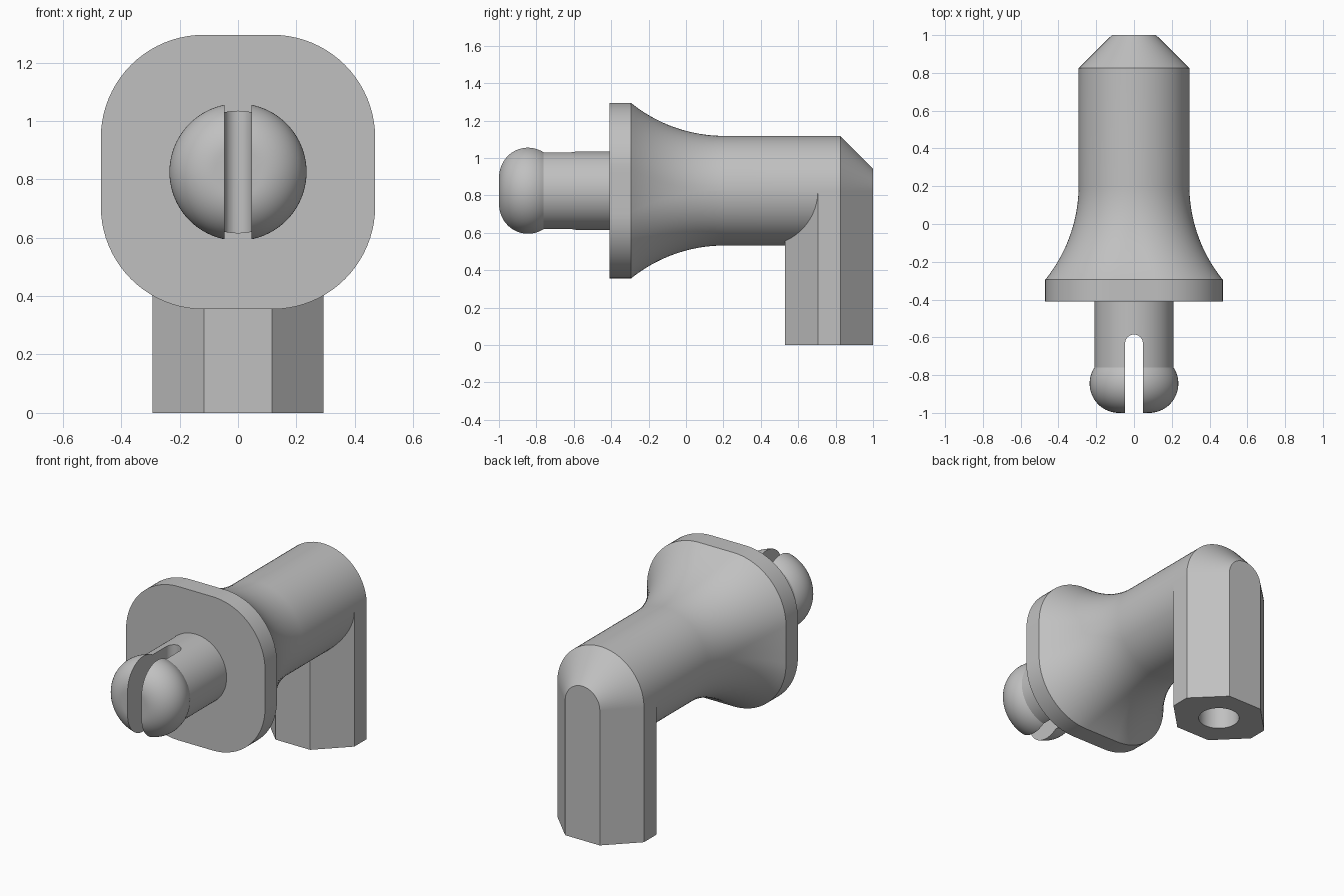
import bpy, bmesh
from math import sin, cos, pi, sqrt, radians, acos
from mathutils import Matrix

if "Cube" in bpy.data.objects:
    bpy.data.objects.remove(bpy.data.objects["Cube"])

AXIS = 0.825      # height of the horizontal axis
BARREL = 0.293    # barrel radius
FLAT = 0.117      # half length of the straight runs
FLANGE = 0.47     # flange half width

grey = bpy.data.materials.new("plain_grey")
grey.use_nodes = True
colour = (0.53, 0.53, 0.53, 1)
grey.diffuse_color = colour
grey.node_tree.nodes["Principled BSDF"].inputs["Base Color"].default_value = colour


def finish(name, bm):
    bmesh.ops.remove_doubles(bm, verts=bm.verts, dist=0.0001)
    bmesh.ops.recalc_face_normals(bm, faces=bm.faces)
    mesh = bpy.data.meshes.new(name)
    bm.to_mesh(mesh)
    bm.free()
    mesh.materials.append(grey)
    ob = bpy.data.objects.new(name, mesh)
    bpy.context.collection.objects.link(ob)
    return ob


def loft(name, sections, steps=20):
    """Rounded-square rings (y, half width, half straight run) skinned along y."""
    bm = bmesh.new()
    rings = []
    for y, half, flat in sections:
        ring = []
        for q in range(4):
            cx = flat if q in (0, 3) else -flat
            cz = flat if q < 2 else -flat
            for i in range(steps + 1):
                a = (q + i / steps) * pi / 2
                ring.append(bm.verts.new((cx + (half - flat) * cos(a), y,
                                          AXIS + cz + (half - flat) * sin(a))))
        rings.append(ring)
    n = len(rings[0])
    for a, b in zip(rings, rings[1:]):
        for i in range(n):
            j = (i + 1) % n
            bm.faces.new((a[i], a[j], b[j], b[i]))
    bm.faces.new(rings[0])
    bm.faces.new(rings[-1])
    return finish(name, bm)


def prism(name, outline, z0, z1):
    bm = bmesh.new()
    face = bm.faces.new([bm.verts.new((x, y, z0)) for x, y in outline])
    top = bmesh.ops.extrude_face_region(bm, geom=[face])["geom"]
    bmesh.ops.translate(bm, vec=(0, 0, z1 - z0),
                        verts=[v for v in top if isinstance(v, bmesh.types.BMVert)])
    return finish(name, bm)


def cut(ob, cutter):
    cutter.hide_render = True
    mod = ob.modifiers.new("cut", "BOOLEAN")
    mod.operation, mod.solver, mod.object = "DIFFERENCE", "EXACT", cutter
    bpy.context.view_layer.objects.active = ob
    bpy.ops.object.modifier_apply(modifier=mod.name)
    bpy.data.objects.remove(cutter)


def smooth(ob):
    bpy.ops.object.select_all(action="DESELECT")
    ob.select_set(True)
    bpy.context.view_layer.objects.active = ob
    bpy.ops.object.shade_smooth_by_angle(angle=radians(25))


# Flange, flared neck, barrel and chamfered end
sections = [(-0.41, FLANGE, FLAT)]
rise, run = FLANGE - BARREL, 0.5
radius = (run ** 2 + rise ** 2) / (2 * rise)
for i in range(21):
    d = run * (1 - i / 20)
    drop = radius - sqrt(radius ** 2 - d ** 2)
    sections.append((0.205 - d, BARREL + drop, FLAT * drop / rise))
sections += [(0.825, BARREL, 0), (1, FLAT, 0)]
body = loft("flanged_barrel", sections)

# Octagonal post with a blind hole in its foot
MID = 0.765
half = [(FLAT, 0.53), (BARREL, 0.705), (BARREL, 0.825), (FLAT, 1)]
post = prism("octagonal_post", half + [(-x, y) for x, y in reversed(half)], 0, AXIS)
hole = [(FLAT * cos(i * pi / 24), MID + FLAT * sin(i * pi / 24)) for i in range(48)]
cut(post, prism("hole_cutter", hole, -0.1, 0.47))

# Pin with a bulbous head
TIP, BEAD, NECK = 0.08, 0.155, 0.21
end = acos((NECK - TIP) / BEAD)
profile = []
for i in range(25):
    a = -pi / 2 + (end + pi / 2) * i / 24
    profile.append((-0.845 + BEAD * sin(a), TIP + BEAD * cos(a), 0))
profile.append((-0.4, NECK, 0))
pin = loft("snap_pin", profile)

# Round-ended slot through the pin
W = 0.047
slot = [(-W, -1.1), (W, -1.1)]
slot += [(W * cos(i * pi / 16), -0.632 + W * sin(i * pi / 16)) for i in range(17)]
cut(pin, prism("slot_cutter", slot, 0.4, 1.3))

for part in (body, post, pin):
    smooth(part)
